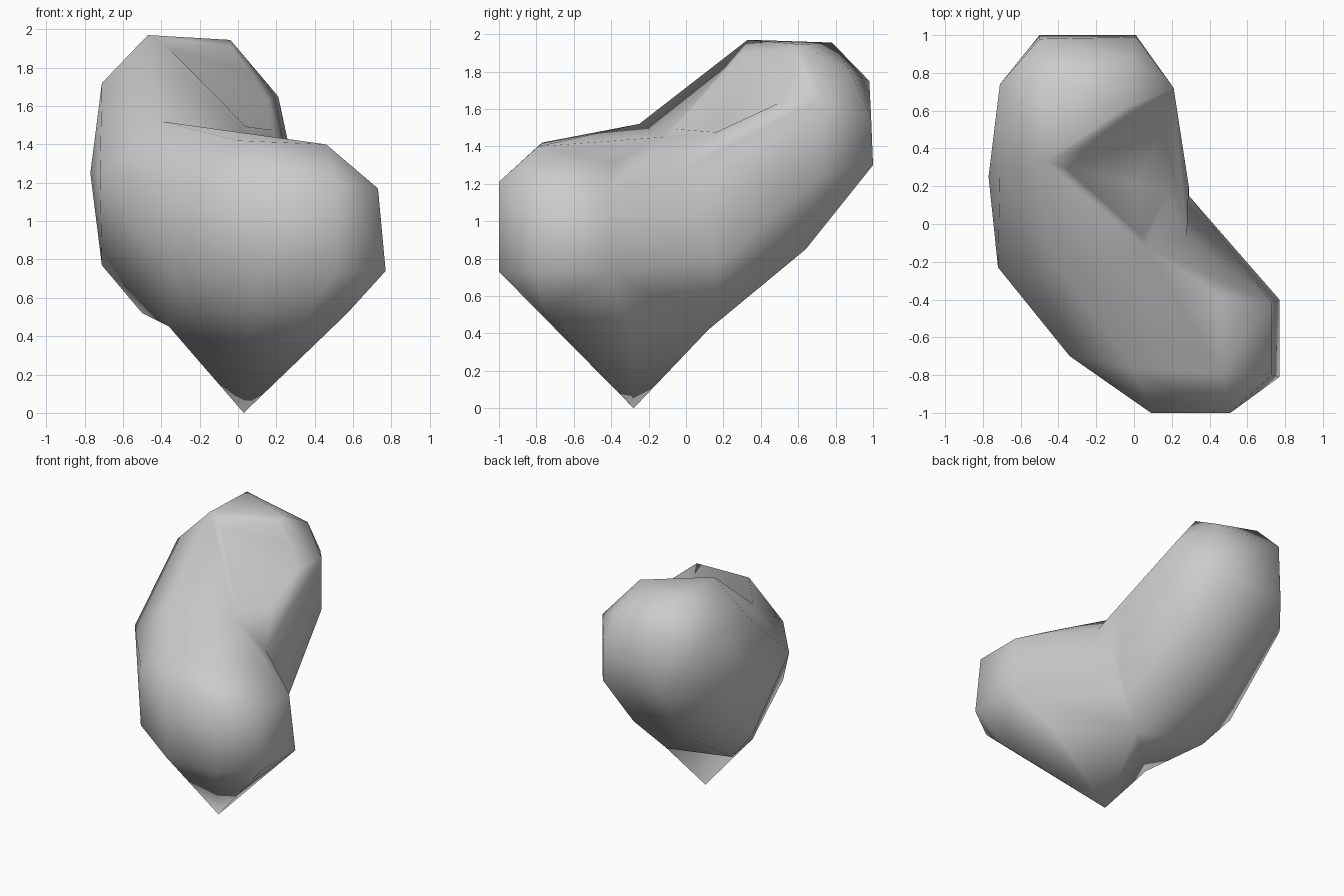
import bpy, bmesh
from itertools import product

if "Cube" in bpy.data.objects:
    bpy.data.objects.remove(bpy.data.objects["Cube"])


def block(xs, ys, zs):
    """Corners of an axis-aligned cap, edge or block."""
    return list(product(xs, ys, zs))


def hull(name, points):
    bm = bmesh.new()
    for p in points:
        bm.verts.new(p)
    bmesh.ops.convex_hull(bm, input=bm.verts[:])
    loose = [v for v in bm.verts if not v.link_faces]
    bmesh.ops.delete(bm, geom=loose, context='VERTS')
    bmesh.ops.recalc_face_normals(bm, faces=bm.faces[:])
    mesh = bpy.data.meshes.new(name)
    bm.to_mesh(mesh)
    bm.free()
    obj = bpy.data.objects.new(name, mesh)
    bpy.context.collection.objects.link(obj)
    return obj


def combine(target, other, operation):
    mod = target.modifiers.new(operation, 'BOOLEAN')
    mod.operation = operation
    mod.solver = 'EXACT'
    mod.object = other
    bpy.context.view_layer.objects.active = target
    target.select_set(True)
    bpy.ops.object.modifier_apply(modifier=mod.name)
    bpy.data.objects.remove(other)


# Waist shared by both lobes
waist = [(-.36, -.30, .45), (-.72, -.23, 1.24), (-.40, -.25, 1.52),
         (.06, -.12, 1.45), (.28, -.06, 1.25), (.29, .15, .80), (.08, .12, .42)]

# Lower front lobe, ending in a pointed tip underneath
lower = [(.03, -.28, 0), (.57, -.75, .52), (.47, -.30, .47), (0, -.77, 1.42),
         (.46, -.79, 1.40), (.46, -.38, 1.31)]
lower += block((.09, .51), (-1,), (.73, 1.21))         # front cap
lower += block((.77,), (-.81, -.40), (.74,))           # right cap
lower += block((.73,), (-.80, -.42), (1.17,))
lower += block((-.34,), (-.70,), (.75, 1.20))          # left corner

# Raised back lobe
upper = [(-.47, .33, 1.97), (-.47, .78, 1.955), (-.04, .62, 1.945),
         (-.02, .88, 1.80), (-.77, .25, 1.25), (-.71, .20, .77),
         (-.50, .15, .52), (.01, .99, 1.55), (-.50, .98, 1.75)]
upper += block((-.71,), (.28, .74), (1.25, 1.72))      # left cap
upper += block((-.50, .01), (1,), (1.30,))             # back cap
upper += block((.21,), (.72,), (1.25, 1.65))           # right corner
upper += block((-.45, .0), (.64,), (.85,))             # underside edge
upper += block((.29,), (.20,), (.80, 1.28))            # inner bend

# Hollow pressed into the inner side of the back lobe
hollow = [(.0, .22, 1.50), (.06, -.2, 1.49), (-.44, .31, 1.99),
          (-.04, .60, 1.97), (.24, .64, 1.70), (.36, .10, 1.45), (.2, .2, 2.2)]

# Join the lobes and cut the hollow
body = hull("curved_body", lower + waist)
combine(body, hull("back_lobe", upper + waist), 'UNION')
combine(body, hull("hollow", hollow), 'DIFFERENCE')

# One smooth-shaded skin
bm = bmesh.new()
bm.from_mesh(body.data)
bmesh.ops.remove_doubles(bm, verts=bm.verts[:], dist=.015)
bmesh.ops.recalc_face_normals(bm, faces=bm.faces[:])
for f in bm.faces:
    f.smooth = True
bm.to_mesh(body.data)
bm.free()
